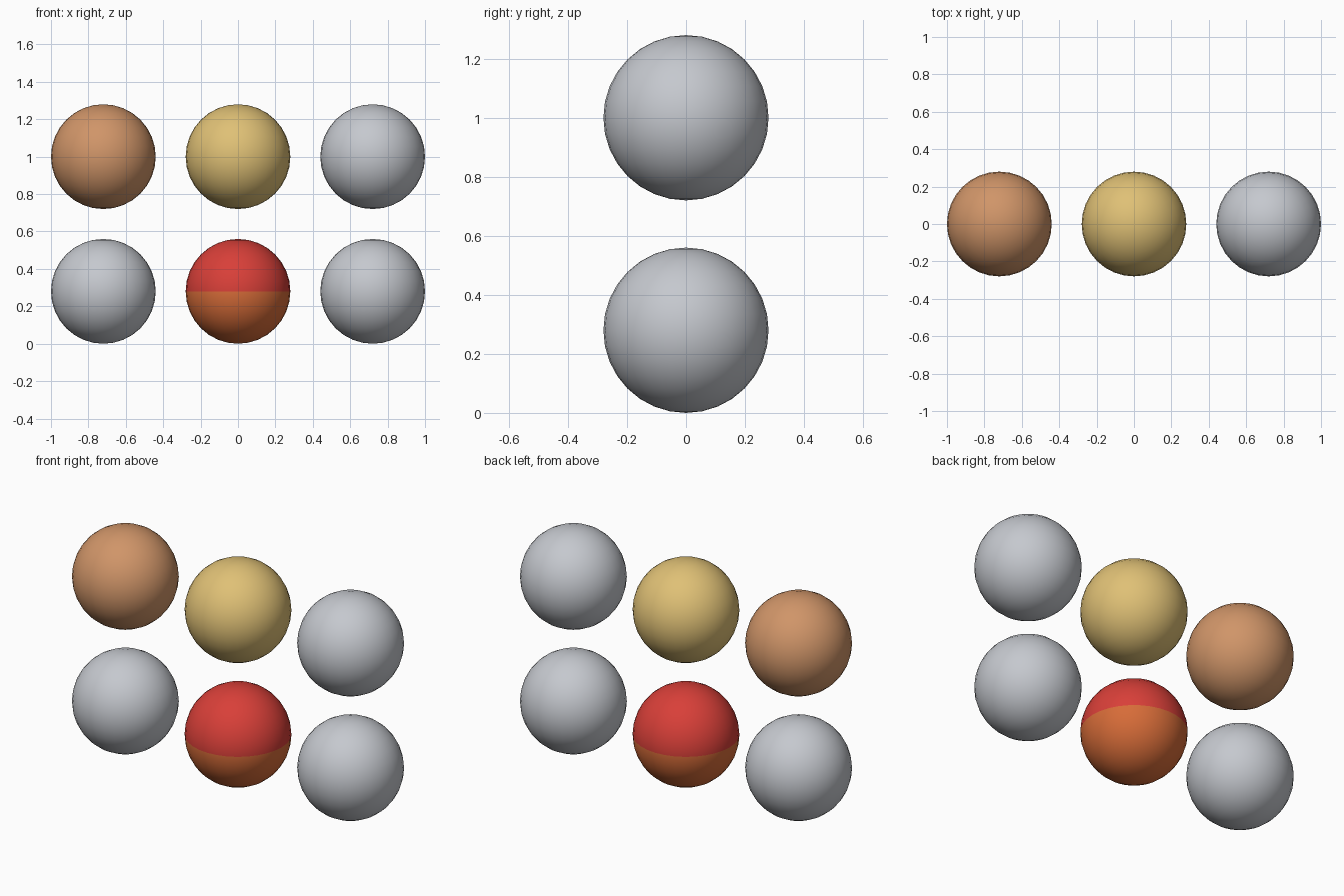
import bpy

cube = bpy.data.objects.get("Cube")
if cube:
    bpy.data.objects.remove(cube, do_unlink=True)

RADIUS = 0.28
SPACING = 0.72


def make_material(name, rgb):
    mat = bpy.data.materials.new(name)
    mat.use_nodes = True
    colour = (*rgb, 1)
    mat.diffuse_color = colour
    mat.node_tree.nodes["Principled BSDF"].inputs["Base Color"].default_value = colour
    return mat


silver = make_material("silver", (0.56, 0.58, 0.62))
gold = make_material("gold", (0.74, 0.53, 0.18))
copper = make_material("copper", (0.63, 0.30, 0.14))
red = make_material("red", (0.69, 0.05, 0.04))
orange = make_material("orange", (0.68, 0.15, 0.04))


def make_ball(name, column, row, *materials):
    """Smooth ball; a second material covers the lower half."""
    bpy.ops.mesh.primitive_uv_sphere_add(
        segments=32, ring_count=16, radius=RADIUS,
        location=(column * SPACING, 0, RADIUS + row * SPACING))
    ball = bpy.context.object
    ball.name = name
    for mat in materials:
        ball.data.materials.append(mat)
    for face in ball.data.polygons:
        face.material_index = int(len(materials) > 1 and face.center.z < 0)
    bpy.ops.object.shade_smooth()


# Lower row
make_ball("lower_right_ball", -1, 0, silver)
make_ball("lower_middle_two_tone_ball", 0, 0, red, orange)
make_ball("lower_left_ball", 1, 0, silver)

# Upper row
make_ball("upper_right_ball", -1, 1, copper)
make_ball("upper_middle_ball", 0, 1, gold)
make_ball("upper_left_ball", 1, 1, silver)
